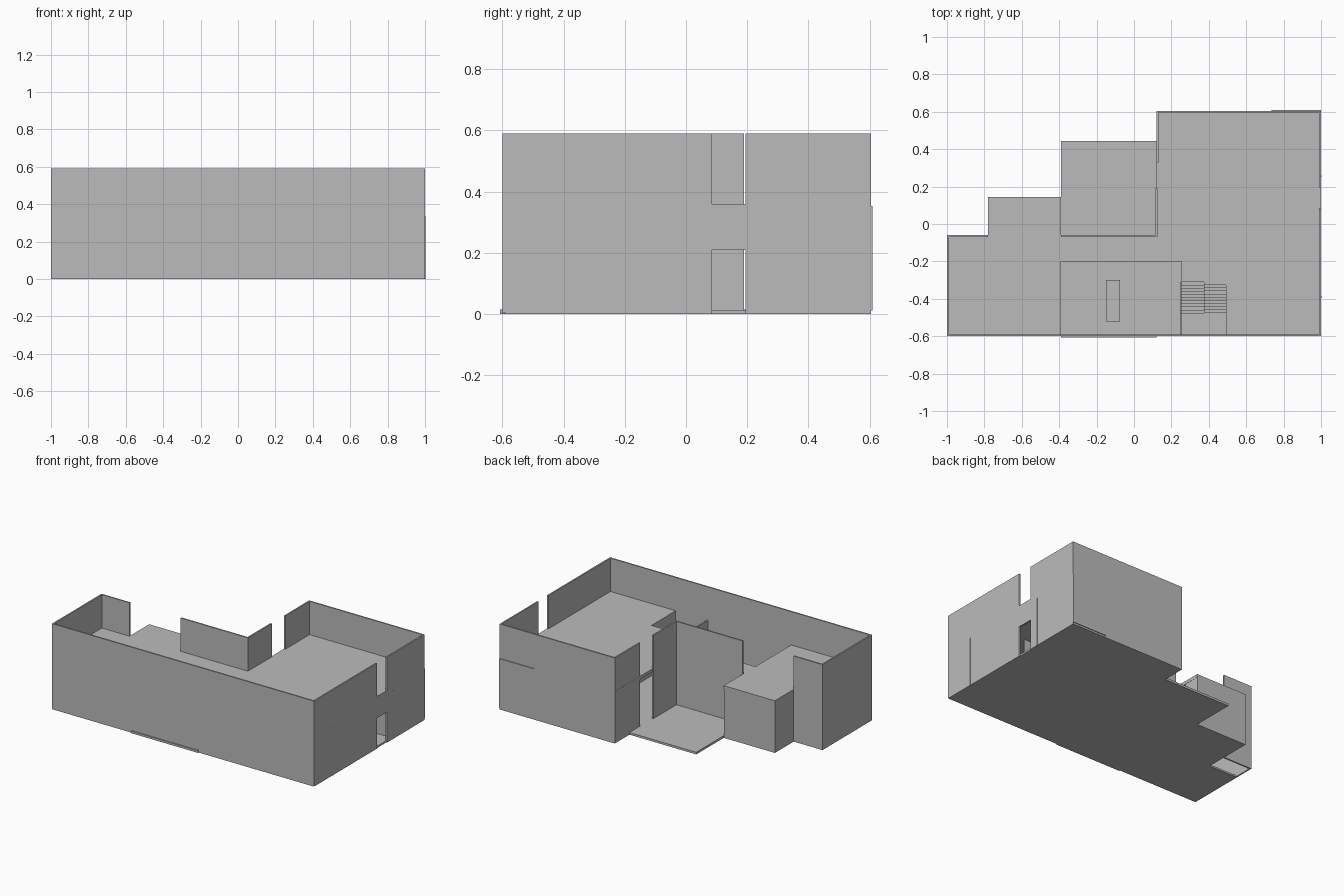
import bpy, bmesh

if "Cube" in bpy.data.objects:
    bpy.data.objects.remove(bpy.data.objects["Cube"])

mat = bpy.data.materials.new("plain grey")
mat.diffuse_color = (0.5, 0.5, 0.5, 1)
mat.use_nodes = True
mat.node_tree.nodes["Principled BSDF"].inputs["Base Color"].default_value = mat.diffuse_color

H, FLOOR, UNDER, T = 0.59, 0.36, 0.338, 0.01   # wall top, upper floor, its underside, wall thickness


def finish(name, bm):
    bmesh.ops.recalc_face_normals(bm, faces=bm.faces)
    me = bpy.data.meshes.new(name)
    bm.to_mesh(me)
    bm.free()
    me.materials.append(mat)
    ob = bpy.data.objects.new(name, me)
    bpy.context.collection.objects.link(ob)
    return ob


def slab(name, outline, z0, z1):
    """Extrude a plan outline between two heights."""
    bm = bmesh.new()
    face = bm.faces.new([bm.verts.new((x, y, z0)) for x, y in outline])
    ext = bmesh.ops.extrude_face_region(bm, geom=[face])
    for v in ext["geom"]:
        if isinstance(v, bmesh.types.BMVert):
            v.co.z = z1
    return finish(name, bm)


def box(name, x0, x1, y0, y1, z0, z1):
    return slab(name, [(x0, y0), (x1, y0), (x1, y1), (x0, y1)], z0, z1)


# Ground floor: main slab and the raised strip running through to the terrace
slab("ground_floor", [(-1, -.6), (.995, -.6), (.995, .6), (.12, .6), (.12, -.07),
                      (-.39, -.07), (-.39, .145), (-.78, .145), (-.78, -.2), (-1, -.2)], 0, 0.012)
box("terrace", -.39, .12, -.607, .445, 0, 0.015)

# Upper floor, notched for the double-height room and the stairwell
slab("upper_floor", [(-.998, -.595), (-.39, -.595), (-.39, -.2), (.255, -.2), (.255, -.31),
                     (.495, -.31), (.495, -.595), (.998, -.595), (.998, .603), (.119, .603),
                     (.119, -.069), (-.389, -.069), (-.389, .145), (-.78, .145), (-.78, -.061),
                     (-.998, -.061)], UNDER, FLOOR)

# Outer walls
box("front_wall", -1, 1, -.6, -.6 + T, 0.003, H)
box("left_wall", -1, -1 + T, -.6 + T, -.06, 0, H)
box("left_back_wall", -1 + T, -.78, -.06 - T, -.06, 0, H)
box("right_back_wall", .12, 1, .605 - T, .605, 0, H)
box("right_wall_front", 1 - T, 1, -.6 + T, .085, 0, H)
box("right_wall_back", 1 - T, 1, .195, .605 - T, 0, H)
box("right_window_band", 1 - T, 1, .085, .195, .21, FLOOR)
box("court_wall", -.39, .12, -.07, -.07 + T, 0, H)
box("court_side_wall_front", .12 - T / 2, .12 + T / 2, -.07, .19, 0, H)
box("court_side_wall_back", .12, .12 + T, .33, .605 - T, 0, H)

# Single-storey wing beside the terrace
box("wing_left_wall", -.78, -.78 + T, -.07, .145, 0, FLOOR)
box("wing_back_wall", -.78 + T, -.39, .145 - T, .145, 0, FLOOR)
box("wing_right_wall", -.39 - T, -.39, .03, .145 - T, 0, FLOOR)

# Ground-floor partitions, whose ends show on the outside
box("back_room_panel", .735, 1, .605, .61, 0.012, UNDER + .015)
box("long_partition", .73, .74, .25, .6, 0, UNDER)
for i, (x0, x1, y) in enumerate([(.74, 1.002, -.39), (.49, .73, -.19), (.74, 1.002, .255),
                                 (-.8, -.39, -.3)]):
    box(f"cross_partition_{i}", x0, x1, y - T / 2, y + T / 2, 0, UNDER)

# Stairwell walls and kitchen island
box("stair_left_wall", .245, .255, -.595, -.31, 0, FLOOR)
box("stair_right_wall", .492, .502, -.595, -.19, 0, FLOOR)
box("island", -.15, -.075, -.52, -.3, 0.012, 0.09)

# U-shaped stair: lower flight, half landing, upper flight
N, run, rise = 10, 0.0165, FLOOR / 21
for i in range(N):
    y = -.31 - run * i
    box(f"lower_step_{i}", .255, .375, y - run, y, max(0.01, rise * (i - 1)), rise * (i + 1))
    z = FLOOR - rise * i
    box(f"upper_step_{i}", .375, .492, y - run, y, z - 2 * rise, z)
box("half_landing", .255, .492, -.59, -.31 - run * N, FLOOR / 2 - .02, FLOOR / 2)
